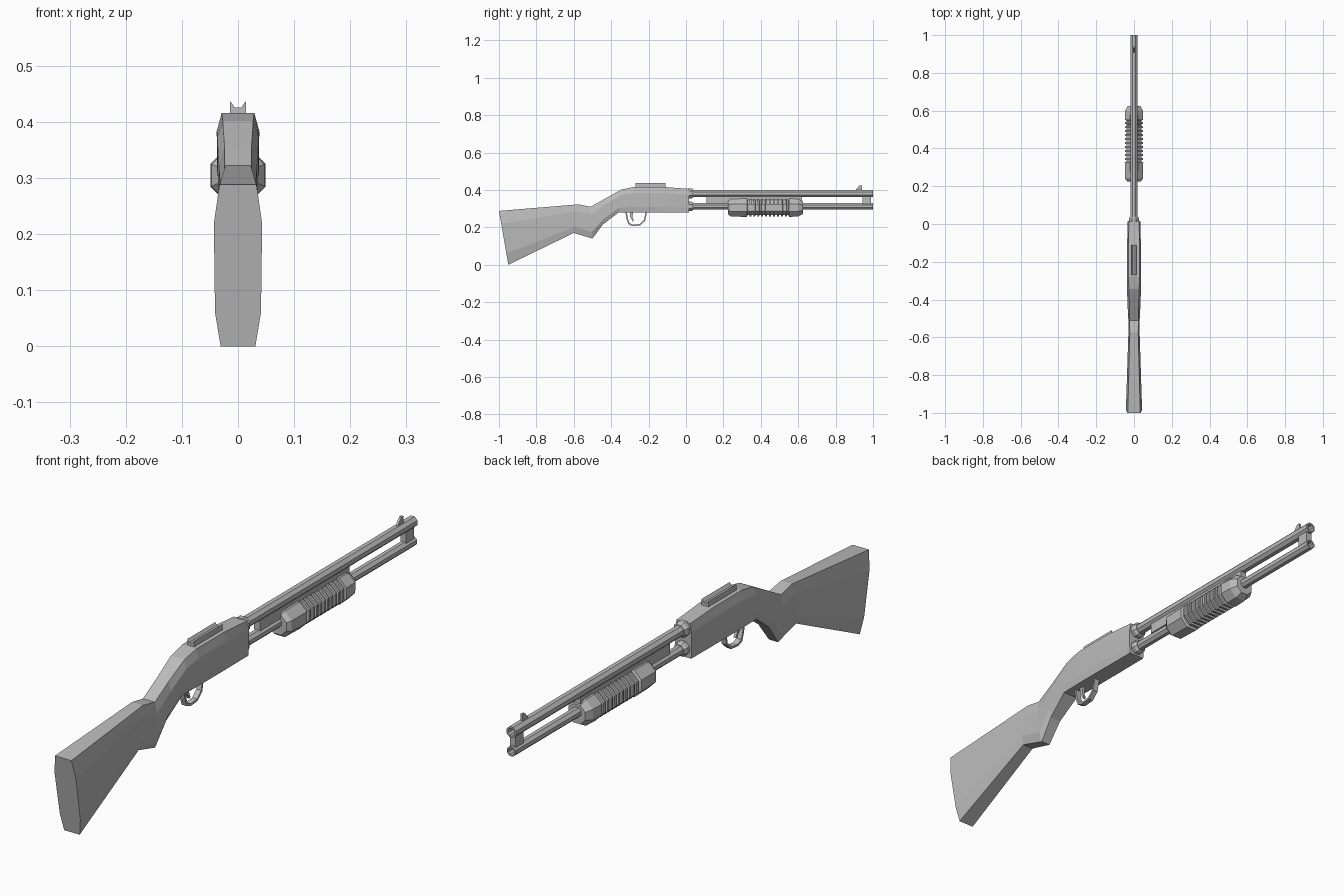
import bpy, bmesh, math

cube = bpy.data.objects.get("Cube")
if cube:
    bpy.data.objects.remove(cube, do_unlink=True)

grey = bpy.data.materials.new("plain grey")
grey.use_nodes = True
COLOUR = (0.5, 0.5, 0.5, 1)
grey.diffuse_color = COLOUR
grey.node_tree.nodes["Principled BSDF"].inputs["Base Color"].default_value = COLOUR


def finish(name, bm):
    bmesh.ops.recalc_face_normals(bm, faces=bm.faces)
    mesh = bpy.data.meshes.new(name)
    bm.to_mesh(mesh)
    bm.free()
    mesh.materials.append(grey)
    ob = bpy.data.objects.new(name, mesh)
    bpy.context.collection.objects.link(ob)
    return ob


def loft(name, rings, closed=False):
    """Skin a list of equal-length point rings; cap the ends unless closed."""
    bm = bmesh.new()
    loops = [[bm.verts.new(p) for p in ring] for ring in rings]
    pairs = list(zip(loops, loops[1:]))
    if closed:
        pairs.append((loops[-1], loops[0]))
    else:
        bm.faces.new(loops[0])
        bm.faces.new(loops[-1])
    n = len(loops[0])
    for a, b in pairs:
        for i in range(n):
            j = (i + 1) % n
            bm.faces.new((a[i], a[j], b[j], b[i]))
    return finish(name, bm)


def ring(y, z, r, sides=8, squash=1.0):
    step = 2 * math.pi / sides
    k = r / math.cos(step / 2)
    return [(k * math.cos((i + .5) * step), y, z + squash * k * math.sin((i + .5) * step))
            for i in range(sides)]


def box(name, w, y0, y1, z0, z1):
    return loft(name, [[(-w, y, z0), (w, y, z0), (w, y, z1), (-w, y, z1)] for y in (y0, y1)])


def prism(name, outline, w):
    """Side outline of (y, z) points, extruded across x."""
    return loft(name, [[(x, y, z) for y, z in outline] for x in (-w, w)])


def body_section(top, bottom, widths, heights):
    side = []
    for w, t in zip(widths, heights):
        y = bottom[0] + (top[0] - bottom[0]) * t
        z = bottom[1] + (top[1] - bottom[1]) * t
        side.append((w, y, z))
    return side + [(-x, y, z) for x, y, z in reversed(side)]


# Stock, grip and receiver in one faceted body
H = (0, .21, .76, 1)
sections = [
    ((-1, .288), (-.95, 0), (.031, .041, .043, .033)),
    ((-.575, .323), (-.60, .17), (.022, .030, .030, .022)),
    ((-.51, .31), (-.50, .14), (.018, .029, .030, .024)),
    ((-.43, .355), (-.445, .215), (.022, .033, .034, .024)),
    ((-.345, .402), (-.36, .28), (.030, .036, .037, .027)),
    ((-.28, .416), (-.28, .28), (.032, .037, .038, .029)),
    ((-.12, .416), (-.12, .28), (.032, .036, .037, .029)),
    ((.015, .406), (.015, .28), (.031, .033, .033, .027)),
]
loft("stock_and_receiver", [body_section(t, b, w, H) for t, b, w in sections])

# Hollow barrel and magazine tube, each with a collar at the receiver
for name, z, r in (("barrel", .382, .019), ("magazine_tube", .312, .017)):
    loft(name, [ring(0, z, r), ring(1, z, r), ring(1, z, r * .7), ring(.9, z, r * .7)])
    loft(name + "_collar", [ring(.01, z, r + .008), ring(.03, z, r + .008), ring(.04, z, r + .002)])

# Pieces joining the barrel and the tube
box("barrel_underrib", .012, .11, .62, .328, .366)
box("muzzle_bracket", .011, .945, .99, .325, .367)

# Pump grip with ribbed middle
profile = [(.225, .036), (.24, .047), (.325, .049)]
RIBS, START, END = 10, .335, .545
pitch = (END - START) / RIBS
for i in range(RIBS):
    y = START + i * pitch
    profile += [(y - .006, .040), (y + .004, .040), (y + .005, .047), (y + pitch - .007, .047)]
profile += [(END - .005, .040), (END + .004, .040), (END + .005, .049), (.60, .047), (.625, .034)]
loft("pump_grip", [ring(y, .305, r) for y, r in profile])

# Trigger guard swept as a flat strip, with the trigger inside
guard = [(-.325, .285), (-.318, .245), (-.308, .215), (-.285, .206),
         (-.245, .210), (-.218, .235), (-.208, .285)]
cy, cz = -.265, .265
rings = []
for y, z in guard:
    iy, iz = cy + (y - cy) * .86, cz + (z - cz) * .86
    rings.append([(-.010, y, z), (.010, y, z), (.010, iy, iz), (-.010, iy, iz)])
loft("trigger_guard", rings)
prism("trigger", [(-.30, .285), (-.298, .255), (-.285, .232), (-.279, .236),
                  (-.287, .257), (-.282, .285)], .005)

# Notched rear sight and ramped front sight
notch = [(-.014, .41), (.014, .41), (.014, .437), (.006, .426), (-.006, .426), (-.014, .437)]
loft("rear_sight", [[(x, y, z) for x, z in notch] for y in (-.27, -.11)])
prism("front_sight", [(.905, .398), (.94, .398), (.94, .425), (.928, .425)], .004)
